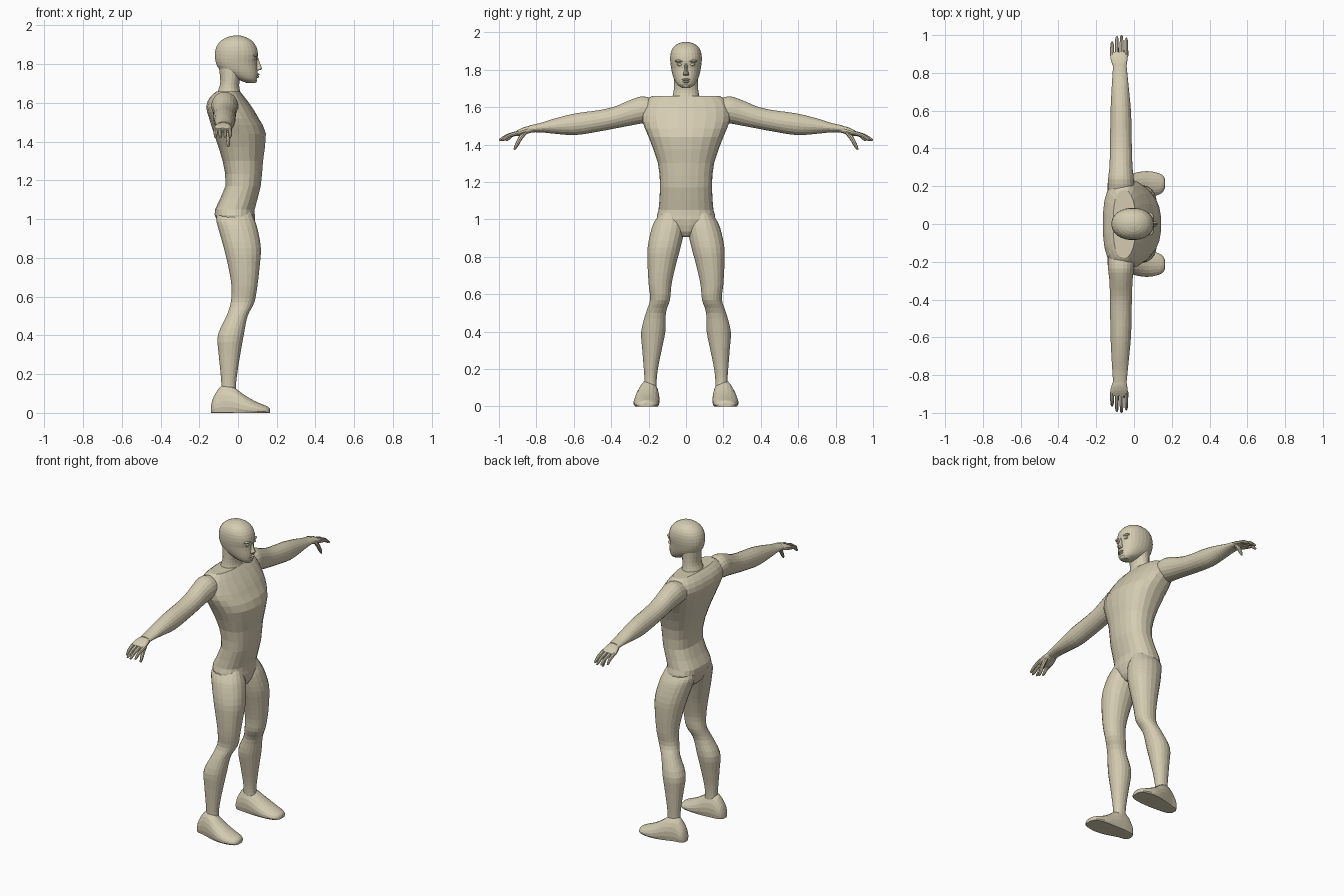
import bpy, bmesh, math
from mathutils import Vector

skin = bpy.data.materials.new("pale_beige")
skin.diffuse_color = (0.66, 0.60, 0.44, 1)


def add_object(name, bm, mirror=False):
    bmesh.ops.recalc_face_normals(bm, faces=bm.faces)
    me = bpy.data.meshes.new(name)
    bm.to_mesh(me)
    bm.free()
    ob = bpy.data.objects.new(name, me)
    bpy.context.collection.objects.link(ob)
    me.materials.append(skin)
    if mirror:
        m = ob.modifiers.new("mirror", 'MIRROR')
        m.use_axis = (False, True, False)
    return ob


def spline(rows, steps):
    """Smooth rows of numbers with a Catmull-Rom curve."""
    out = []
    for i in range(len(rows) - 1):
        p0, p1, p2, p3 = (rows[max(i - 1, 0)], rows[i], rows[i + 1],
                          rows[min(i + 2, len(rows) - 1)])
        for k in range(steps):
            t = k / steps
            out.append([0.5 * (2 * b + (c - a) * t + (2 * a - 5 * b + 4 * c - d) * t * t
                               + (3 * b - a - 3 * c + d) * t ** 3)
                        for a, b, c, d in zip(p0, p1, p2, p3)])
    return out + [list(rows[-1])]


def skin_rings(bm, rings):
    loops = [[bm.verts.new(p) for p in r] for r in rings]
    n = len(loops[0])
    for a, b in zip(loops, loops[1:]):
        for i in range(n):
            j = (i + 1) % n
            bm.faces.new((a[i], a[j], b[j], b[i]))
    bm.faces.new(loops[0])
    bm.faces.new(loops[-1])


def loft(name, rows, axis, n=20, steps=3, e_lo=2.0, e_hi=2.0, mirror=False):
    """Rows: position on axis, then low/high limits of the two other axes."""
    others = [k for k in range(3) if k != axis]
    rings = []
    for t, a0, a1, b0, b1 in spline(rows, steps):
        ring = []
        for i in range(n):
            ang = 2 * math.pi * (i + 0.5) / n
            c, s = math.cos(ang), math.sin(ang)
            e = e_hi if c > 0 else e_lo
            p = [0, 0, 0]
            p[axis] = t
            p[others[0]] = (a0 + a1) / 2 + (a1 - a0) / 2 * math.copysign(abs(c) ** (2 / e), c)
            p[others[1]] = (b0 + b1) / 2 + (b1 - b0) / 2 * math.copysign(abs(s) ** (2 / e), s)
            p[2] = max(p[2], 0)
            ring.append(p)
        rings.append(ring)
    bm = bmesh.new()
    skin_rings(bm, rings)
    return add_object(name, bm, mirror)


def tube(name, rows, n=8, mirror=True):
    """Rows: x, y, z, radius along a finger."""
    rows = spline(rows, 3)
    rings = []
    for k, r in enumerate(rows):
        d = Vector(rows[min(k + 1, len(rows) - 1)][:3]) - Vector(rows[max(k - 1, 0)][:3])
        u = Vector((1, 0, 0))
        v = d.cross(u).normalized()
        rings.append([Vector(r[:3]) + r[3] * (u * math.cos(2 * math.pi * i / n)
                                              + v * math.sin(2 * math.pi * i / n))
                      for i in range(n)])
    bm = bmesh.new()
    skin_rings(bm, rings)
    add_object(name, bm, mirror)


def ball(name, loc, size, mirror=False):
    bm = bmesh.new()
    bmesh.ops.create_uvsphere(bm, u_segments=12, v_segments=8, radius=1)
    bmesh.ops.scale(bm, vec=size, verts=bm.verts)
    bmesh.ops.translate(bm, vec=loc, verts=bm.verts)
    add_object(name, bm, mirror)


# Torso: z, back, front, half width
body = [(0.905, -.05, .05, .03), (0.935, -.085, .075, .09), (1.0, -.112, .09, .155),
        (1.05, -.12, .087, .147), (1.17, -.066, .118, .139), (1.3, -.08, .13, .15),
        (1.44, -.125, .145, .20), (1.52, -.15, .108, .232), (1.58, -.165, .072, .235),
        (1.63, -.145, .035, .22), (1.66, -.11, .01, .18)]
loft("torso", [(z, a, b, -w, w) for z, a, b, w in body], 2, n=22, steps=2, e_lo=2.7, e_hi=2.2)

# Neck
loft("neck", [(1.60, -.13, .04, -.09, .09), (1.66, -.105, .012, -.072, .072),
              (1.71, -.092, .008, -.065, .065), (1.79, -.10, .03, -.065, .065)], 2)

# Head
skull = [(1.703, .045, .085, .022), (1.72, .0, .097, .046), (1.745, -.055, .102, .062),
         (1.775, -.098, .101, .073), (1.81, -.115, .098, .08), (1.85, -.12, .104, .085),
         (1.89, -.112, .095, .082), (1.92, -.09, .073, .068), (1.94, -.055, .04, .042),
         (1.948, -.02, .01, .012)]
loft("head", [(z, a, b, -w, w) for z, a, b, w in skull], 2, n=28, steps=2, e_lo=2.1, e_hi=2.2)

# Face details
loft("nose", [(1.768, .08, .108, -.014, .014), (1.776, .08, .125, -.015, .015),
              (1.80, .08, .116, -.009, .009), (1.835, .08, .104, -.007, .007)], 2, n=10)
ball("eye", (.088, .034, 1.828), (.012, .015, .008), True)
ball("brow", (.088, .034, 1.846), (.016, .026, .008), True)
ball("upper_lip", (.098, 0, 1.747), (.013, .022, .006))
ball("lower_lip", (.097, 0, 1.735), (.012, .019, .006))
ball("chin", (.083, 0, 1.714), (.015, .02, .012))

# Legs: z, back, front, inside, outside
loft("leg", [(1.06, -.10, .06, .03, .12), (1.0, -.113, .085, .012, .162),
             (.95, -.102, .102, .006, .185), (.85, -.074, .119, .028, .206),
             (.75, -.05, .112, .055, .206), (.65, -.034, .10, .077, .20),
             (.57, -.038, .085, .085, .192), (.50, -.06, .05, .107, .215),
             (.40, -.105, .03, .11, .24), (.30, -.10, .012, .13, .234),
             (.20, -.09, -.004, .15, .226), (.13, -.086, -.01, .157, .222),
             (.06, -.09, .0, .157, .225)], 2, e_lo=2.15, e_hi=2.15, mirror=True)

# Feet: x, inside, outside, bottom (clamped flat on the floor), top
loft("foot", [(-.14, .18, .215, -.01, .035), (-.125, .158, .235, -.03, .085),
              (-.085, .148, .245, -.05, .14), (-.03, .143, .262, -.05, .137),
              (.03, .142, .277, -.04, .095), (.08, .144, .28, -.03, .065),
              (.13, .154, .27, -.02, .043), (.155, .172, .255, -.015, .032),
              (.165, .195, .235, -.01, .02)], 0, mirror=True)

# Arms: y, back, front, bottom, top
loft("arm", [(.17, -.135, .0, 1.52, 1.645), (.235, -.138, .0, 1.512, 1.658),
             (.30, -.131, -.007, 1.50, 1.638), (.38, -.128, -.01, 1.485, 1.604),
             (.46, -.127, -.012, 1.47, 1.585), (.59, -.125, -.015, 1.45, 1.567),
             (.70, -.12, -.025, 1.457, 1.54), (.78, -.115, -.033, 1.465, 1.515),
             (.84, -.111, -.039, 1.464, 1.502)], 1, mirror=True)

# Palm
loft("palm", [(.825, -.108, -.042, 1.464, 1.50), (.855, -.119, -.036, 1.455, 1.496),
              (.885, -.126, -.032, 1.447, 1.485), (.91, -.122, -.034, 1.445, 1.47)],
     1, n=16, e_lo=2.4, e_hi=2.4, mirror=True)

# Fingers and thumb
for i, tip in enumerate((.965, .993, .999, .985)):
    x = -.116 + .025 * i
    tube("finger", [(x, .89, 1.464, .011), (x, (.9 + tip) / 2, 1.449, .01),
                    (x, tip - .01, 1.427, .008), (x, tip, 1.422, .004)])
tube("thumb", [(-.055, .855, 1.472, .013), (-.052, .885, 1.435, .012),
               (-.05, .91, 1.388, .009), (-.05, .918, 1.373, .004)])
